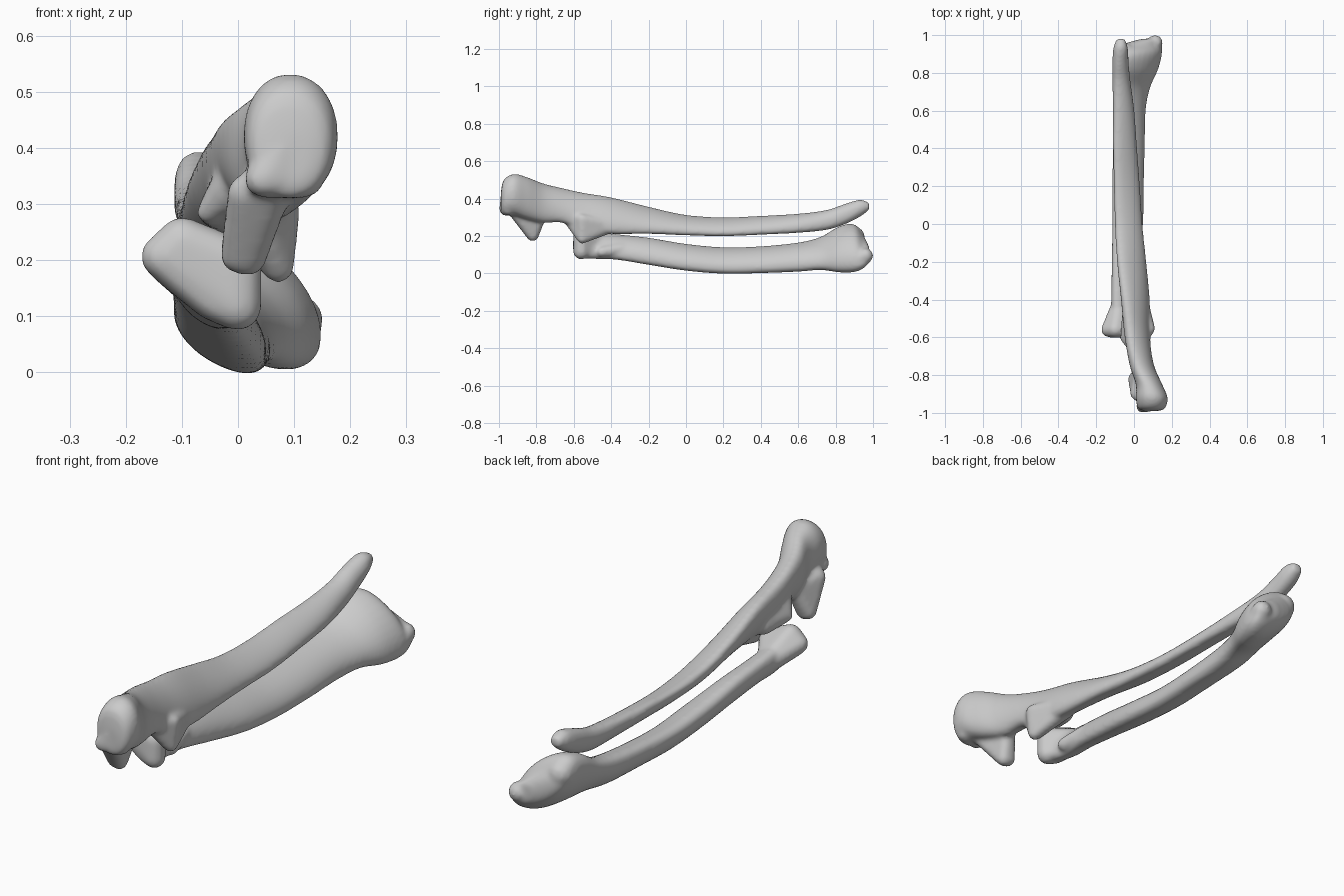
import bpy, bmesh, math
from mathutils import Matrix

if "Cube" in bpy.data.objects:
    bpy.data.objects.remove(bpy.data.objects["Cube"])

SEG = 28


def spline(rows, steps=6):
    """Catmull-Rom interpolation of section rows."""
    out = []
    for i in range(len(rows) - 1):
        p = [rows[max(0, min(len(rows) - 1, i + j))] for j in (-1, 0, 1, 2)]
        for s in range(steps):
            t = s / steps
            out.append([0.5 * (2 * b + (c - a) * t + (2 * a - 5 * b + 4 * c - d) * t * t
                               + (3 * b - a - 3 * c + d) * t ** 3)
                        for a, b, c, d in zip(*p)])
    return out + [list(rows[-1])]


def soft(v):
    """Slightly squared ellipse coordinate."""
    return math.copysign(abs(v) ** 0.93, v)


def loft(bm, rows):
    """Loft sheared ellipses; row = y, x min, x max, z min, z max, shear."""
    rings = []
    for y, x0, x1, z0, z1, k in spline(rows):
        cx, cz, rx, rz = (x0 + x1) / 2, (z0 + z1) / 2, (x1 - x0) / 2, (z1 - z0) / 2
        re = math.sqrt(max(rz * rz - (k * rx) ** 2, (0.4 * rz) ** 2))
        ring = []
        for i in range(SEG):
            a = 2 * math.pi * i / SEG
            dx, dz = rx * soft(math.cos(a)), re * soft(math.sin(a))
            ring.append(bm.verts.new((cx + dx, y, cz + k * dx + dz)))
        rings.append(ring)
    for r, q in zip(rings, rings[1:]):
        for i in range(SEG):
            j = (i + 1) % SEG
            bm.faces.new((r[i], r[j], q[j], q[i]))
    bm.faces.new(rings[0][::-1])
    bm.faces.new(rings[-1])


def hull(bm, balls):
    """Rounded lump: convex hull around balls (x, y, z, radius)."""
    tmp = bmesh.new()
    for x, y, z, r in balls:
        bmesh.ops.create_icosphere(tmp, subdivisions=2, radius=r,
                                   matrix=Matrix.Translation((x, y, z)))
    bmesh.ops.delete(tmp, geom=tmp.edges[:], context='EDGES_FACES')
    res = bmesh.ops.convex_hull(tmp, input=tmp.verts[:])
    faces = [g for g in res['geom'] if isinstance(g, bmesh.types.BMFace)]
    new = {}
    for f in faces:
        for v in f.verts:
            if v not in new:
                new[v] = bm.verts.new(v.co)
    for f in faces:
        bm.faces.new([new[v] for v in f.verts])
    tmp.free()


def bone(name, rows, lumps):
    """Shaft loft plus rounded lumps, fused and smoothed."""
    bm = bmesh.new()
    loft(bm, rows)
    for balls in lumps:
        hull(bm, balls)
    bmesh.ops.recalc_face_normals(bm, faces=bm.faces)
    me = bpy.data.meshes.new(name)
    bm.to_mesh(me)
    bm.free()
    ob = bpy.data.objects.new(name, me)
    bpy.context.collection.objects.link(ob)
    rm = ob.modifiers.new("fuse", 'REMESH')
    rm.mode = 'VOXEL'
    rm.voxel_size = 0.008
    rm.use_smooth_shade = True
    sm = ob.modifiers.new("soften", 'SMOOTH')
    sm.factor = 0.5
    sm.iterations = 12


# Upper bone: hooked elbow end, long tapering shaft, pointed far end
bone("ulna", [
    (-.99, .05, .13, .33, .43, 0), (-.975, .02, .165, .31, .50, 0),
    (-.92, .01, .178, .31, .532, 0), (-.85, .01, .15, .29, .515, -.1),
    (-.76, -.02, .11, .272, .48, -.4), (-.66, -.04, .09, .272, .455, -.6),
    (-.55, -.055, .085, .23, .43, -.7), (-.4, -.069, .083, .213, .405, -.75),
    (-.2, -.09, .065, .213, .355, -.6), (0, -.102, .045, .205, .312, -.45),
    (.2, -.107, .032, .2, .299, -.45), (.4, -.112, .017, .208, .307, -.45),
    (.6, -.112, .002, .218, .319, -.4), (.75, -.114, -.018, .233, .339, -.3),
    (.85, -.114, -.028, .263, .372, -.2), (.93, -.11, -.032, .303, .394, 0),
    (.98, -.092, -.048, .34, .378, 0)],
    [[(.045, -.965, .345, .035), (.12, -.95, .345, .035),   # lips of the elbow end
      (.09, -.96, .42, .03)],
     [(.0, -.82, .208, .033), (.018, -.82, .205, .034),     # hook above the notch
      (.035, -.78, .31, .035), (.015, -.9, .32, .035), (.07, -.93, .35, .035)],
     [(.072, -.555, .187, .029), (.082, -.555, .29, .03),   # inner lip below the notch
      (.02, -.63, .31, .04), (.03, -.4, .26, .043)],
     [(-.052, -.605, .285, .022), (-.01, -.63, .33, .04),   # outer lip below the notch
      (-.02, -.48, .29, .045)]])

# Lower bone: slanted head, bowed shaft, flared wrist end
bone("radius", [
    (-.58, -.11, .025, .09, .24, -.5), (-.52, -.115, .02, .08, .235, -.5),
    (-.46, -.12, .005, .078, .22, -.5), (-.36, -.12, .01, .073, .208, -.5),
    (-.2, -.118, .028, .047, .19, -.5), (0, -.115, .048, .016, .157, -.45),
    (.2, -.115, .052, 0, .139, -.45), (.4, -.112, .057, .003, .144, -.45),
    (.6, -.112, .062, .011, .164, -.45), (.72, -.11, .085, .02, .194, -.5),
    (.82, -.108, .128, .008, .25, -.55), (.9, -.1, .148, .01, .26, -.55),
    (.95, -.06, .145, .03, .2, -.5), (.98, .04, .14, .06, .14, -.3)],
    [[(-.135, -.56, .207, .04), (-.1, -.56, .237, .042),    # wide flaring head
      (.002, -.56, .195, .042), (.0, -.56, .117, .044), (-.04, -.56, .13, .04),
      (-.08, -.44, .165, .045)],
     [(.112, .96, .095, .042), (.105, .88, .05, .038),      # wrist point
      (.05, .9, .1, .05)],
     [(-.045, .9, .195, .058), (-.03, .85, .18, .06)],      # raised outer corner
     [(.0, -.45, .115, .03), (-.03, -.34, .13, .04)]])      # small bump below the head
